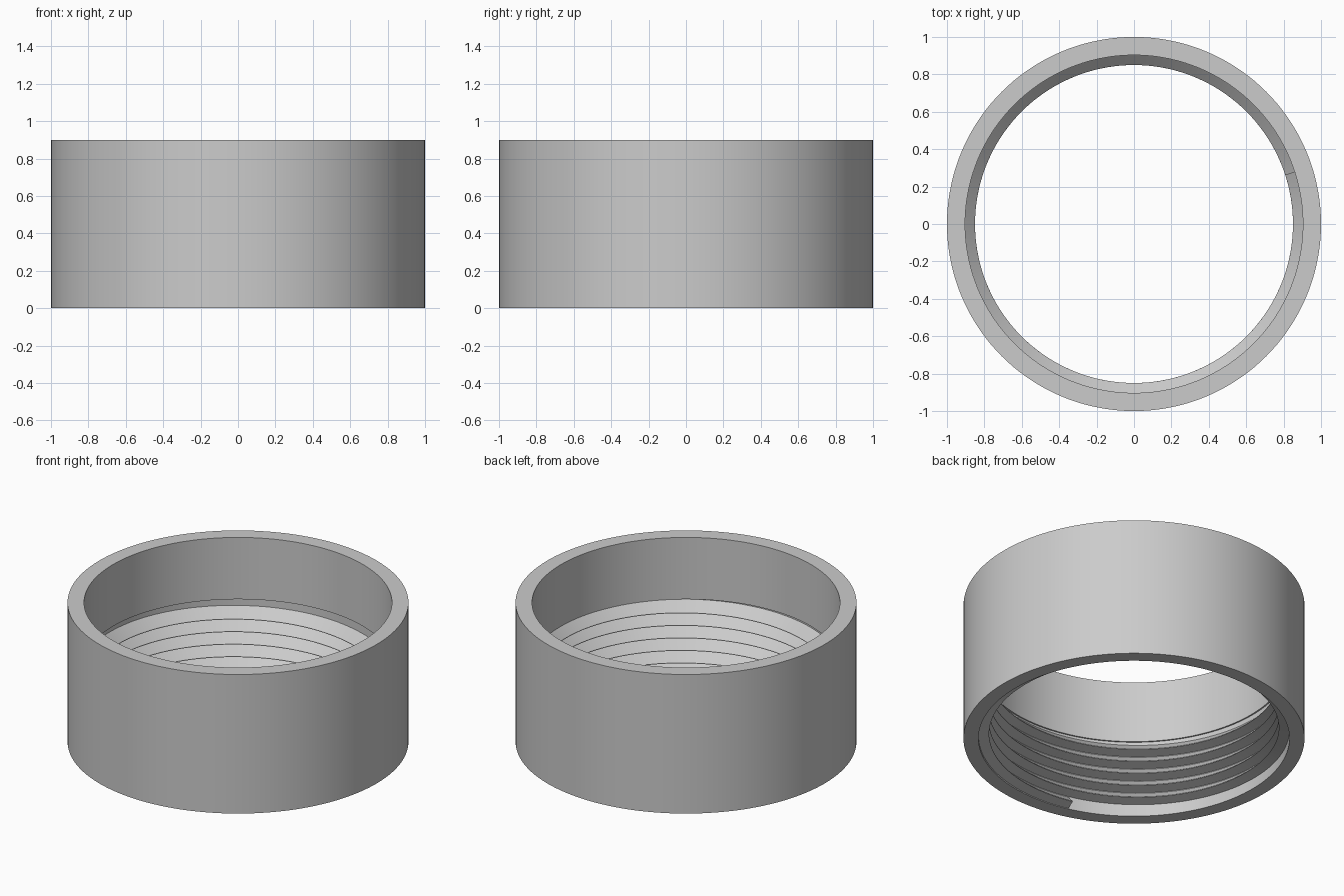
import bpy, bmesh, math

cube = bpy.data.objects.get("Cube")
if cube:
    bpy.data.objects.remove(cube, do_unlink=True)

grey = bpy.data.materials.new("plain grey")
grey.use_nodes = True
colour = (0.6, 0.6, 0.6, 1)
grey.diffuse_color = colour
grey.node_tree.nodes["Principled BSDF"].inputs["Base Color"].default_value = colour


def sweep(name, profile, start, end, steps, pitch=0.0, closed=False):
    """Sweep a closed (radius, z) profile round z, climbing by pitch each turn."""
    bm = bmesh.new()
    rings = []
    for i in range(steps if closed else steps + 1):
        turn = (end - start) * i / steps
        a = math.radians(start + turn)
        rings.append([bm.verts.new((r * math.cos(a), r * math.sin(a), z + pitch * turn / 360))
                      for r, z in profile])
    n = len(profile)
    pairs = list(zip(rings, rings[1:]))
    if closed:
        pairs.append((rings[-1], rings[0]))
    else:
        bm.faces.new(rings[0])
        bm.faces.new(rings[-1])
    for p, q in pairs:
        for j in range(n):
            k = (j + 1) % n
            bm.faces.new((p[j], q[j], q[k], p[k]))
    bmesh.ops.recalc_face_normals(bm, faces=bm.faces)
    mesh = bpy.data.meshes.new(name)
    bm.to_mesh(mesh)
    bm.free()
    mesh.materials.append(grey)
    ob = bpy.data.objects.new(name, mesh)
    bpy.context.collection.objects.link(ob)
    bpy.ops.object.select_all(action="DESELECT")
    ob.select_set(True)
    bpy.context.view_layer.objects.active = ob
    bpy.ops.object.shade_smooth_by_angle(angle=math.radians(25))
    return ob


# Collar wall: plain bore above, slightly wider bore behind the thread
OUTER, BORE, ROOT, CREST = 1.0, 0.903, 0.912, 0.85
HEIGHT, STEP = 0.9, 0.5
sweep("collar_wall",
      [(OUTER, 0), (OUTER, HEIGHT), (BORE, HEIGHT), (BORE, STEP), (ROOT, STEP), (ROOT, 0)],
      0, 360, 144, closed=True)

# Internal thread: long sloping upper flank, short lower flank
PITCH = 0.081
sweep("inner_thread",
      [(ROOT + 0.003, 0.083), (CREST, 0.02), (CREST, 0.017), (ROOT + 0.003, 0.002)],
      255, 360 * 6 + 18, 770, pitch=PITCH)
